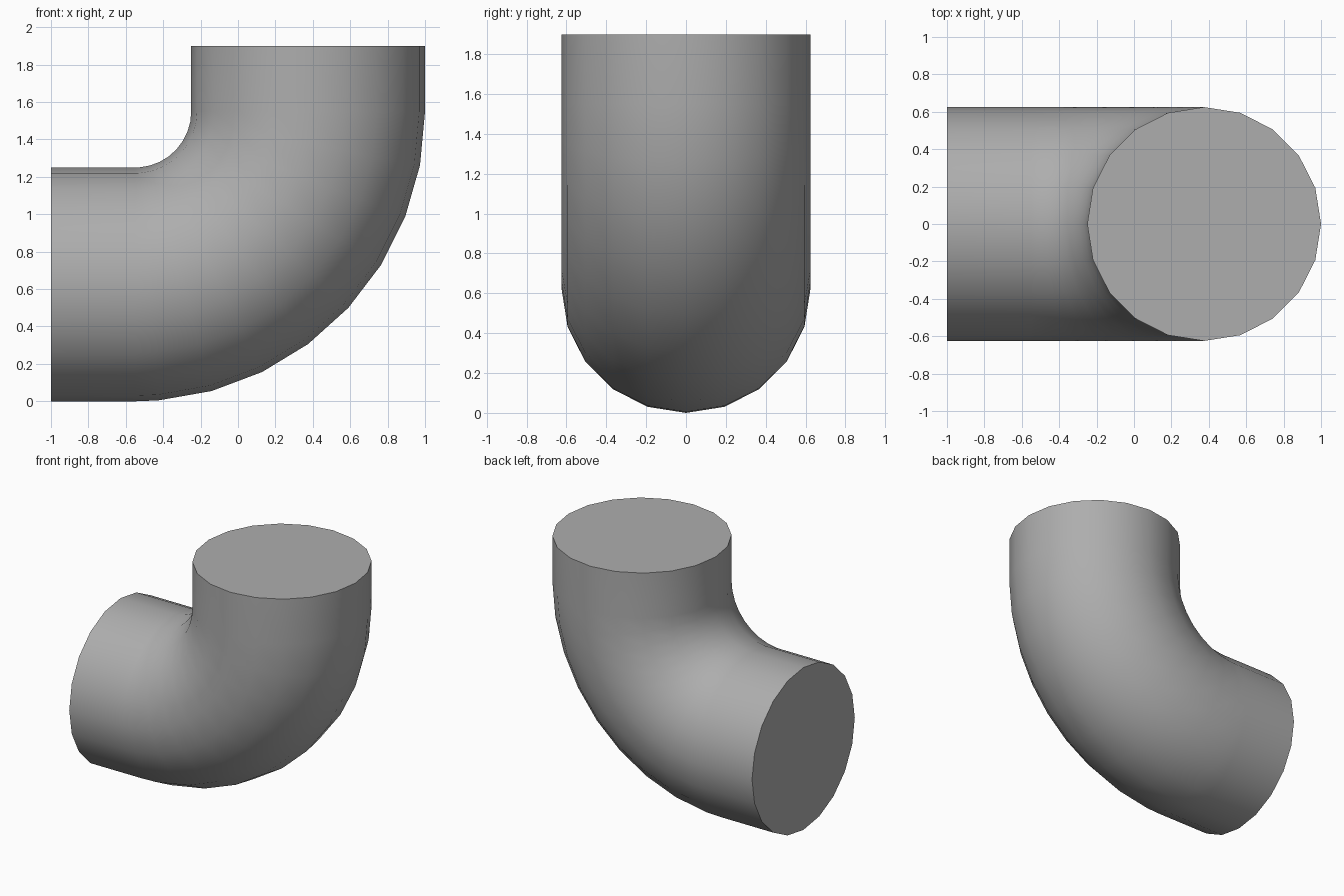
import bpy, bmesh, math
from mathutils import Vector

if "Cube" in bpy.data.objects:
    bpy.data.objects.remove(bpy.data.objects["Cube"])

SIDES = 20            # sides of the round section
RADIUS = 0.625        # pipe radius
BEND = 0.925          # centreline radius of the bend
CX, CZ = -0.55, 1.55  # bend centre
TOP, LEFT = 1.90, -1.0

# Centreline stations: (centre, outward direction of the section)
stations = [(Vector((CX + BEND, 0, TOP)), Vector((1, 0, 0)))]
for deg in [i * 10.67 for i in range(9)] + [90]:
    a = math.radians(deg)
    out = Vector((math.cos(a), 0, -math.sin(a)))
    stations.append((Vector((CX, 0, CZ)) + out * BEND, out))
stations.append((Vector((LEFT, 0, CZ - BEND)), Vector((0, 0, -1))))

# Sweep the section along the centreline
bm = bmesh.new()
side = Vector((0, 1, 0))
rings = []
for centre, out in stations:
    ring = []
    for k in range(SIDES):
        t = 2 * math.pi * k / SIDES
        ring.append(bm.verts.new(centre + (out * math.cos(t) + side * math.sin(t)) * RADIUS))
    rings.append(ring)
for r0, r1 in zip(rings, rings[1:]):
    for k in range(SIDES):
        n = (k + 1) % SIDES
        bm.faces.new((r0[k], r0[n], r1[n], r1[k]))

# Flat end caps
bm.faces.new(rings[0])
bm.faces.new(rings[-1])
bmesh.ops.recalc_face_normals(bm, faces=bm.faces)

mesh = bpy.data.meshes.new("pipe_elbow")
bm.to_mesh(mesh)
bm.free()
elbow = bpy.data.objects.new("pipe_elbow", mesh)
bpy.context.collection.objects.link(elbow)

grey = bpy.data.materials.new("grey")
grey.diffuse_color = (0.42, 0.42, 0.42, 1)
grey.use_nodes = True
grey.node_tree.nodes["Principled BSDF"].inputs["Base Color"].default_value = grey.diffuse_color
mesh.materials.append(grey)

# Smooth wall, crisp end rims
bpy.context.view_layer.objects.active = elbow
elbow.select_set(True)
bpy.ops.object.shade_smooth_by_angle(angle=math.radians(30))
